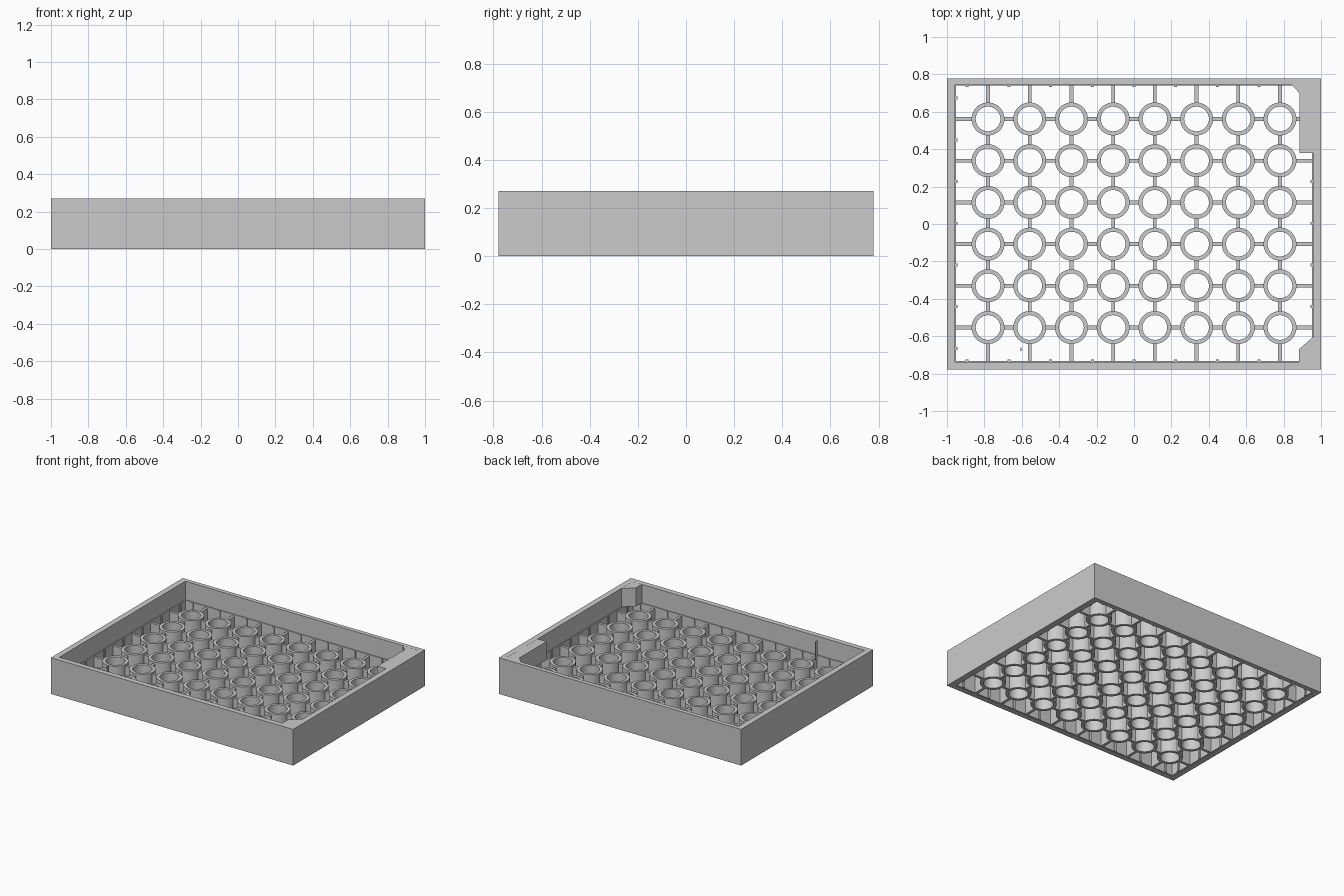
import bpy, bmesh, math

if "Cube" in bpy.data.objects:
    bpy.data.objects.remove(bpy.data.objects["Cube"])

gray = bpy.data.materials.new("light gray")
gray.use_nodes = True
color = (0.6, 0.6, 0.6, 1)
gray.diffuse_color = color
gray.node_tree.nodes["Principled BSDF"].inputs["Base Color"].default_value = color

HEIGHT = 0.27
SHELF = 0.132
RIB_TOP = 0.12
PITCH = 0.223
R_OUT, R_IN = 0.088, 0.066
MID_Y = 0.004
XS = [(i - 3.5) * PITCH for i in range(8)]
YS = [(j - 2.5) * PITCH + MID_Y for j in range(6)]
X_IN, Y_LOW, Y_HIGH = 0.957, -0.738, 0.746   # pocket limits


def finish(name, bm, smooth=False):
    bmesh.ops.recalc_face_normals(bm, faces=bm.faces)
    mesh = bpy.data.meshes.new(name)
    bm.to_mesh(mesh)
    bm.free()
    mesh.materials.append(gray)
    obj = bpy.data.objects.new(name, mesh)
    bpy.context.collection.objects.link(obj)
    if smooth:
        bpy.ops.object.select_all(action='DESELECT')
        obj.select_set(True)
        bpy.context.view_layer.objects.active = obj
        bpy.ops.object.shade_smooth_by_angle()
    return obj


def add_prism(bm, outline, z0, z1):
    low = [bm.verts.new((x, y, z0)) for x, y in outline]
    high = [bm.verts.new((x, y, z1)) for x, y in outline]
    bm.faces.new(low)
    bm.faces.new(high)
    for i in range(len(low)):
        k = (i + 1) % len(low)
        bm.faces.new((low[i], low[k], high[k], high[i]))


def rect(x0, x1, y0, y1):
    return [(x0, y0), (x1, y0), (x1, y1), (x0, y1)]


def circle(cx, cy, r, n=40):
    return [(cx + r * math.cos(math.tau * i / n), cy + r * math.sin(math.tau * i / n))
            for i in range(n)]


def add_ring(bm, outer, inner, z0, z1):
    # Closed wall between two outlines with matching points
    loops = [[bm.verts.new((x, y, z)) for x, y in line]
             for line, z in ((outer, z0), (outer, z1), (inner, z1), (inner, z0))]
    n = len(outer)
    for a in range(4):
        p, q = loops[a], loops[(a + 1) % 4]
        for i in range(n):
            k = (i + 1) % n
            bm.faces.new((p[i], p[k], q[k], q[i]))


# Outer frame
bm = bmesh.new()
add_ring(bm, rect(-1, 1, -0.778, 0.778), rect(-X_IN, X_IN, Y_LOW, Y_HIGH), 0, HEIGHT)
finish("frame", bm)

# Slightly thicker lower wall
bm = bmesh.new()
e = 0.006
add_ring(bm, rect(-X_IN - e, X_IN + e, Y_LOW - e, Y_HIGH + e),
         rect(-X_IN + e, X_IN - e, Y_LOW + e, Y_HIGH - e), 0.002, SHELF)
finish("inner_ledge", bm)

# Solid corner blocks above the grid
wall = X_IN + 0.01
bm = bmesh.new()
add_prism(bm, [(0.84, Y_HIGH + 0.01), (0.84, Y_HIGH), (0.885, 0.70), (0.885, 0.38),
               (wall, 0.38), (wall, Y_HIGH + 0.01)], SHELF, HEIGHT - 0.0005)
finish("back_corner_block", bm)
bm = bmesh.new()
add_prism(bm, [(0.882, Y_LOW - 0.01), (wall, Y_LOW - 0.01), (wall, -0.595),
               (0.882, -0.67)], SHELF, HEIGHT - 0.0005)
finish("front_corner_block", bm)

# Round sleeves
bm = bmesh.new()
for x in XS:
    for y in YS:
        add_ring(bm, circle(x, y, R_OUT), circle(x, y, R_IN), 0, SHELF + 0.002)
finish("sleeves", bm, smooth=True)


# Ribs between the sleeves and out to the walls
def spans(centers, low, high):
    reach = R_OUT - 0.008
    starts = [low] + [c + reach for c in centers]
    ends = [c - reach for c in centers] + [high]
    return list(zip(starts, ends))


half = 0.01
bm = bmesh.new()
for y in YS:
    for a, b in spans(XS, -X_IN, X_IN):
        add_prism(bm, rect(a, b, y - half, y + half), 0.001, RIB_TOP)
for x in XS:
    for a, b in spans(YS, Y_LOW, Y_HIGH):
        add_prism(bm, rect(x - half, x + half, a, b), 0.001, RIB_TOP)
finish("grid_ribs", bm)

# Small stiffeners on the walls, midway between the ribs
bm = bmesh.new()
d = 0.013
for i in range(9):
    x = (i - 4) * PITCH
    for y in (Y_LOW, Y_HIGH):
        add_prism(bm, rect(x - 0.008, x + 0.008, y - d, y + d), 0.003, SHELF - 0.002)
for j in range(7):
    y = (j - 3) * PITCH + MID_Y
    for x in (-X_IN, X_IN):
        add_prism(bm, rect(x - d, x + d, y - 0.008, y + 0.008), 0.003, SHELF - 0.002)
finish("wall_stiffeners", bm)

# Thin pin near the front wall
bm = bmesh.new()
add_prism(bm, rect(-0.608, -0.602, -0.68, -0.66), SHELF, HEIGHT)
finish("thin_pin", bm)
